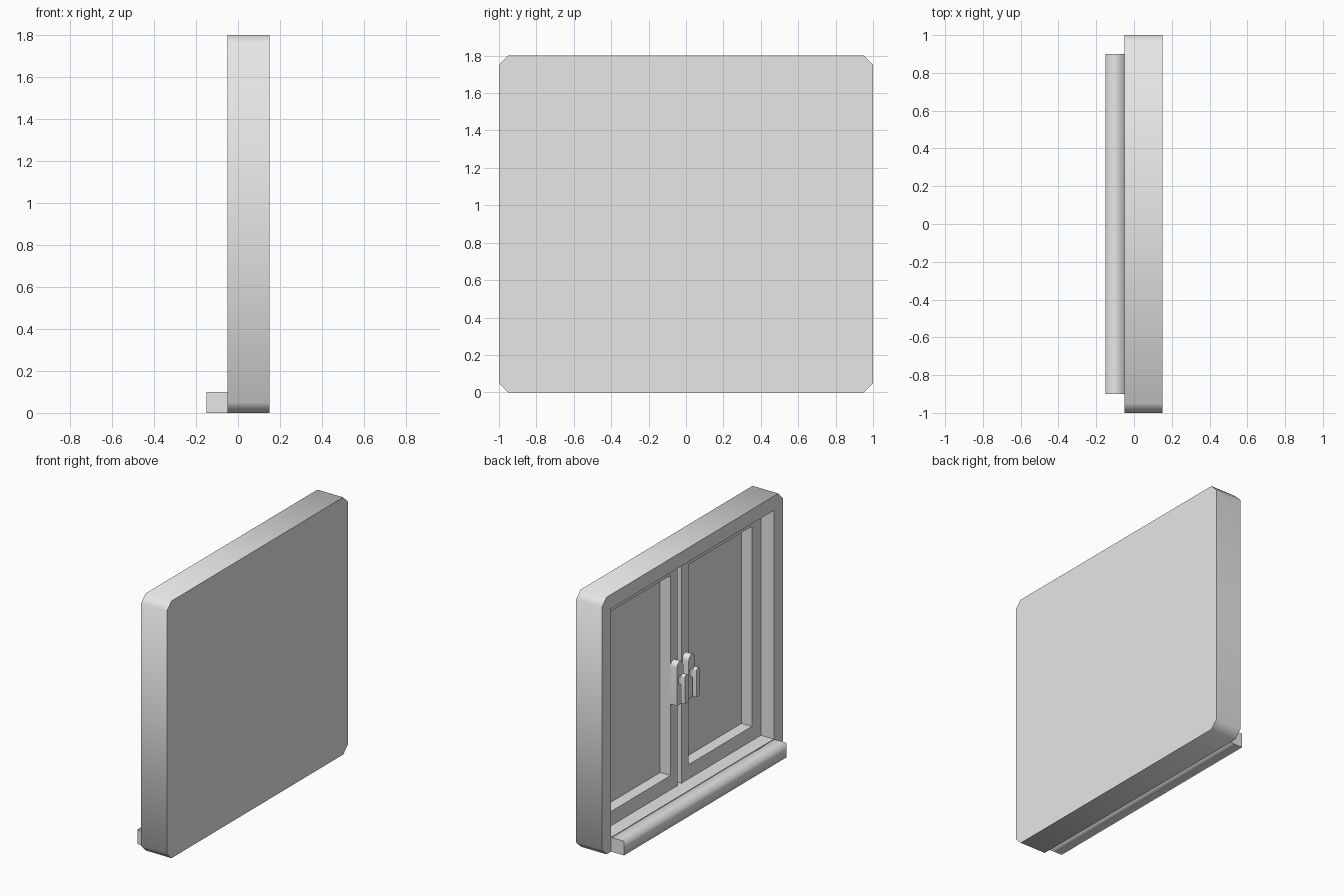
import bpy, bmesh
from math import sin, cos, pi, radians

cube = bpy.data.objects.get("Cube")
if cube:
    bpy.data.objects.remove(cube, do_unlink=True)

grey = bpy.data.materials.new("light_grey")
grey.use_nodes = True
grey.diffuse_color = (0.8, 0.8, 0.8, 1)
grey.node_tree.nodes["Principled BSDF"].inputs["Base Color"].default_value = (0.8, 0.8, 0.8, 1)


def finish(name, bm):
    bmesh.ops.recalc_face_normals(bm, faces=bm.faces)
    mesh = bpy.data.meshes.new(name)
    bm.to_mesh(mesh)
    bm.free()
    obj = bpy.data.objects.new(name, mesh)
    bpy.context.collection.objects.link(obj)
    mesh.materials.append(grey)
    return obj


def prism_bmesh(outline, x0, x1):
    """Extrude a (y, z) outline from x0 to x1."""
    bm = bmesh.new()
    face = bm.faces.new([bm.verts.new((x0, y, z)) for y, z in outline])
    new = bmesh.ops.extrude_face_region(bm, geom=[face])["geom"]
    moved = [v for v in new if isinstance(v, bmesh.types.BMVert)]
    bmesh.ops.translate(bm, vec=(x1 - x0, 0, 0), verts=moved)
    bmesh.ops.recalc_face_normals(bm, faces=bm.faces)
    return bm


def prism(name, outline, x0, x1):
    return finish(name, prism_bmesh(outline, x0, x1))


def rect(y0, y1, z0, z1):
    return [(y0, z0), (y1, z0), (y1, z1), (y0, z1)]


def arched(y, half, z0, z1, steps=8):
    """Upright strip with a round top."""
    arc = [(y + half * cos(pi * i / steps), z1 - half + half * sin(pi * i / steps))
           for i in range(steps + 1)]
    return [(y - half, z0), (y + half, z0)] + arc


def smooth(obj, angle):
    bpy.ops.object.select_all(action="DESELECT")
    obj.select_set(True)
    bpy.context.view_layer.objects.active = obj
    bpy.ops.object.shade_smooth_by_angle(angle=radians(angle))


# Outer frame: slab with clipped corners and a deep rectangular recess
c = 0.05
frame = prism("window_frame", [
    (-1 + c, 0), (1 - c, 0), (1, c), (1, 1.8 - c),
    (1 - c, 1.8), (-1 + c, 1.8), (-1, 1.8 - c), (-1, c)], -0.05, 0.15)
cutter = prism("recess_cutter", rect(-0.9, 0.9, 0.1, 1.7), -0.1, 0.135)
cut = frame.modifiers.new("recess", "BOOLEAN")
cut.operation = "DIFFERENCE"
cut.solver = "EXACT"
cut.object = cutter
bpy.context.view_layer.objects.active = frame
bpy.ops.object.modifier_apply(modifier="recess")
bpy.data.objects.remove(cutter, do_unlink=True)
smooth(frame, 50)

# Sill: soft shading along its length, crisp ends
sill = prism("window_sill", rect(-0.9, 0.9, 0, 0.1), -0.15, -0.05)
sill.data.shade_smooth()
for e in sill.data.edges:
    a, b = (sill.data.vertices[i].co for i in e.vertices)
    e.use_edge_sharp = abs(a.y - b.y) < 0.01

for side, s in (("front", -1), ("rear", 1)):
    # Sash with its sunken pane
    bm = prism_bmesh(rect(*sorted((0.02 * s, 0.9 * s)), 0.1, 1.7), 0.05, 0.14)
    pane = min(bm.faces, key=lambda f: f.calc_center_median().x)
    bmesh.ops.inset_region(bm, faces=[pane], thickness=0.1, use_even_offset=True)
    for v in pane.verts:
        if abs(v.co.y) < 0.4:
            v.co.y = 0.1 * s
    sunk = bmesh.ops.extrude_discrete_faces(bm, faces=[pane])["faces"][0]
    bmesh.ops.translate(bm, vec=(0.08, 0, 0), verts=sunk.verts)
    finish(side + "_sash", bm)

    # Handle: arched plate, short neck and hanging lever
    y = 0.065 * s
    smooth(prism(side + "_handle_plate", arched(y, 0.035, 0.7, 1.0), 0, 0.05), 40)
    prism(side + "_handle_neck", rect(y - 0.018, y + 0.018, 0.85, 0.9), -0.03, 0)
    smooth(prism(side + "_handle_lever", arched(y, 0.02, 0.72, 0.92), -0.05, -0.02), 40)
